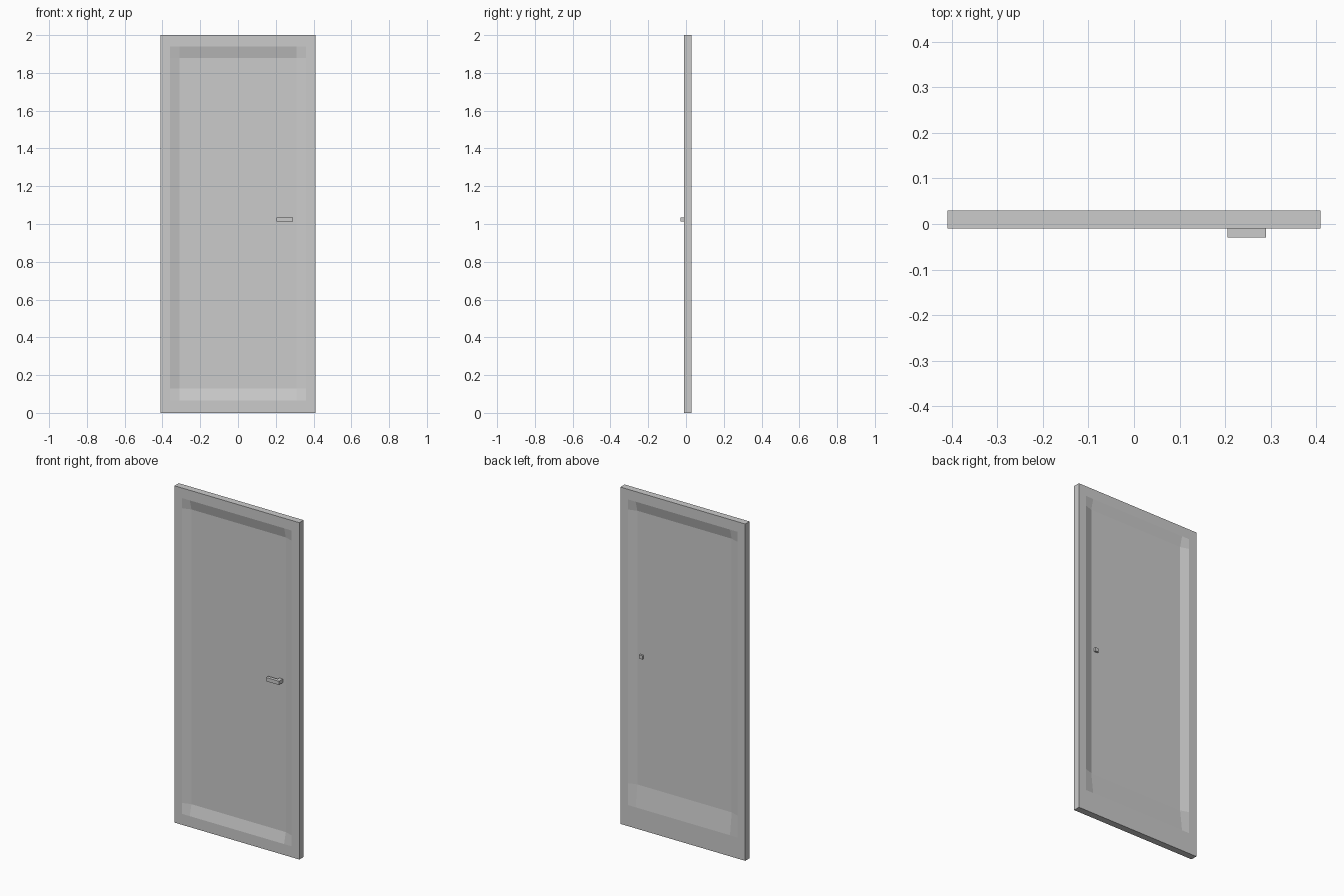
import bpy, bmesh

if "Cube" in bpy.data.objects:
    bpy.data.objects.remove(bpy.data.objects["Cube"])


def finish(bm, name):
    bmesh.ops.recalc_face_normals(bm, faces=bm.faces)
    mesh = bpy.data.meshes.new(name)
    bm.to_mesh(mesh)
    bm.free()
    obj = bpy.data.objects.new(name, mesh)
    bpy.context.collection.objects.link(obj)


# Door leaf: a 6 x 6 point grid per side, with the middle pushed in
XS = (-0.41, -0.36, -0.31, 0.31, 0.36, 0.41)
FRONT_Z = (0, 0.065, 0.13, 1.88, 1.94, 2)
BACK_Z = (0, 0.125, 0.255, 1.88, 1.94, 2)
N = len(XS)


def panel_side(bm, zs, y, inner_y):
    grid = [[bm.verts.new((x, inner_y if 2 <= i <= 3 and 2 <= j <= 3 else y, z))
             for j, z in enumerate(zs)] for i, x in enumerate(XS)]
    for i in range(N - 1):
        for j in range(N - 1):
            bm.faces.new((grid[i][j], grid[i + 1][j],
                          grid[i + 1][j + 1], grid[i][j + 1]))
    return grid


bm = bmesh.new()
front = panel_side(bm, FRONT_Z, -0.01, 0.006)
back = panel_side(bm, BACK_Z, 0.03, 0.014)

# Door edges join the two outer borders
border = ([(i, 0) for i in range(N - 1)] + [(N - 1, j) for j in range(N - 1)]
          + [(i, N - 1) for i in range(N - 1, 0, -1)]
          + [(0, j) for j in range(N - 1, 0, -1)])
for k, (a, b) in enumerate(border):
    c, d = border[(k + 1) % len(border)]
    bm.faces.new((front[a][b], front[c][d], back[c][d], back[a][b]))
finish(bm, "door_leaf")

# Lever handle: L-shaped outline extruded upward, spindle passing through
bm = bmesh.new()
outline = [(0.205, -0.03), (0.29, -0.03), (0.29, 0.026),
           (0.268, 0.026), (0.268, -0.01), (0.205, -0.01)]
face = bm.faces.new([bm.verts.new((x, y, 1.012)) for x, y in outline])
top = bmesh.ops.extrude_face_region(bm, geom=[face])["geom"]
bmesh.ops.translate(bm, vec=(0, 0, 0.022),
                    verts=[v for v in top if isinstance(v, bmesh.types.BMVert)])
finish(bm, "lever_handle")
